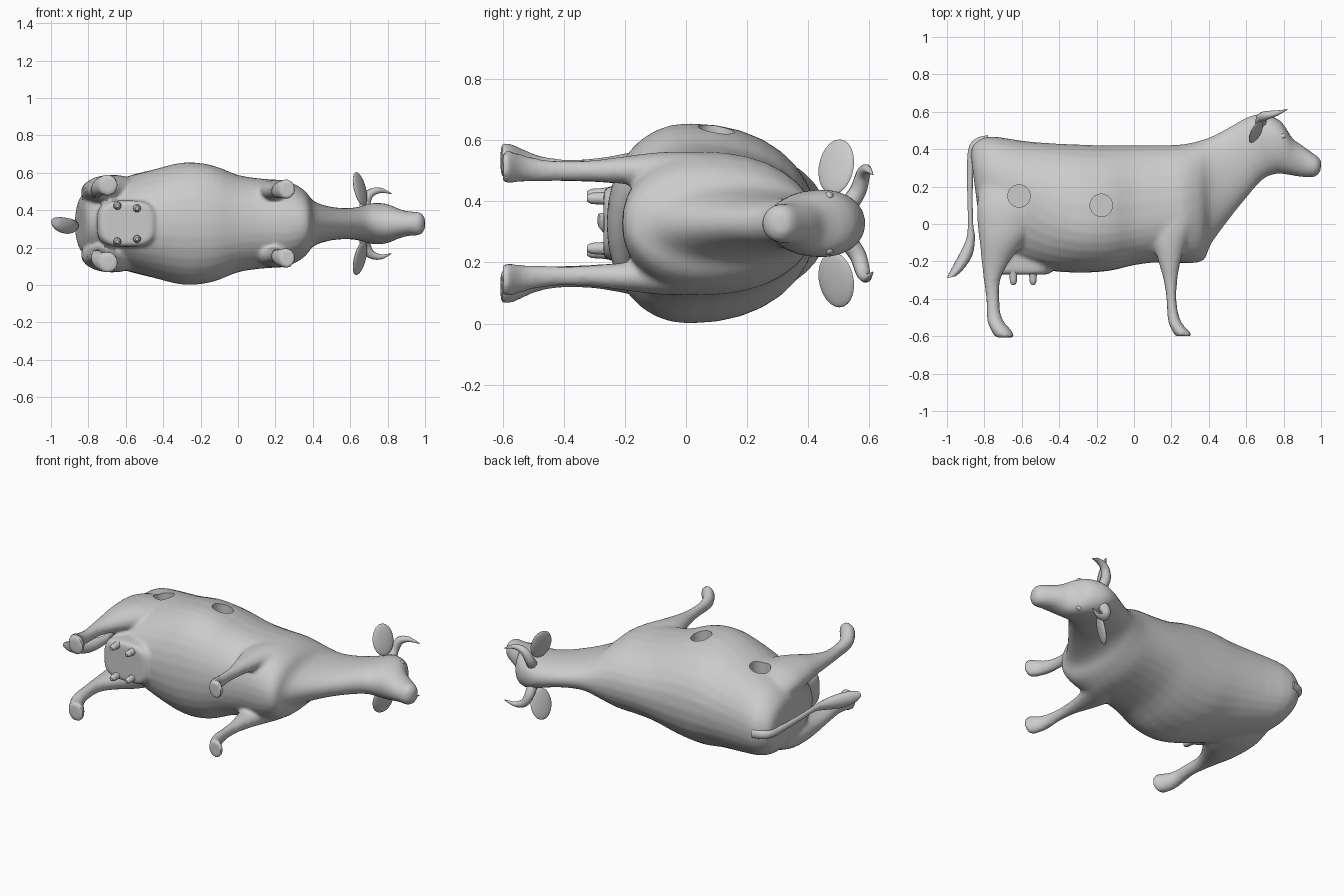
import bpy, bmesh, math
from mathutils import Matrix, Vector

MID = 0.328   # height of the animal's symmetry plane (it lies on its side)
hide = bpy.data.materials.new("plain grey")
hide.diffuse_color = (0.6, 0.6, 0.6, 1)


def finish(name, bm, angle=40):
    bmesh.ops.recalc_face_normals(bm, faces=bm.faces)
    me = bpy.data.meshes.new(name)
    bm.to_mesh(me)
    bm.free()
    me.materials.append(hide)
    me.shade_smooth()
    me.set_sharp_from_angle(angle=math.radians(angle))
    ob = bpy.data.objects.new(name, me)
    bpy.context.collection.objects.link(ob)
    return ob


def smooth_rows(rows, steps):
    """Catmull-Rom interpolation of all the section values."""
    out = []
    for i in range(len(rows) - 1):
        p0, p1 = rows[max(i - 1, 0)], rows[i]
        p2, p3 = rows[i + 1], rows[min(i + 2, len(rows) - 1)]
        for k in range(steps):
            t = k / steps
            out.append([0.5 * (2 * b + (c - a) * t + (2 * a - 5 * b + 4 * c - d) * t * t
                               + (3 * b - a - 3 * c + d) * t ** 3)
                        for a, b, c, d in zip(p0, p1, p2, p3)])
    return out + [list(rows[-1])]


def power(v, p):
    return math.copysign(abs(v) ** p, v) if abs(v) > 1e-6 else 0.0


def loft(name, rows, side=1, sides=24, steps=3, square=1.0):
    """Section: end A (x, y), end B (x, y), lateral centre, half width, widest point from B to A.
    A square value under 1 makes the section boxier."""
    bm = bmesh.new()
    rings = []
    for ax, ay, bx, by, c, h, f in smooth_rows(rows, steps):
        ring = []
        for i in range(sides):
            t = 2 * math.pi * i / sides
            v, w = power(math.cos(t), square), power(math.sin(t), square)
            s = f + v * ((1 - f) if v > 0 else f)
            ring.append(bm.verts.new((bx + (ax - bx) * s, by + (ay - by) * s,
                                      MID + side * (c + h * w))))
        rings.append(ring)
    for a, b in zip(rings, rings[1:]):
        for i in range(sides):
            j = (i + 1) % sides
            bm.faces.new((a[i], a[j], b[j], b[i]))
    bm.faces.new(rings[0])
    bm.faces.new(rings[-1])
    return finish(name, bm)


def limb(name, rows, side=1, **kw):
    """Loft down the y axis from rows of y, x back, x front, lateral centre, half width."""
    return loft(name, [(x1, y, x0, y, c, h, 0.5) for y, x0, x1, c, h in rows], side, **kw)


def ball(name, pos, size, rot=Matrix()):
    bm = bmesh.new()
    bmesh.ops.create_uvsphere(bm, u_segments=20, v_segments=12, radius=1,
                              matrix=Matrix.Translation(pos) @ rot @ Matrix.Diagonal((*size, 1)))
    return finish(name, bm)


def apply(ob, kind, **settings):
    mod = ob.modifiers.new(kind, kind)
    for key, value in settings.items():
        setattr(mod, key, value)
    bpy.context.view_layer.objects.active = ob
    bpy.ops.object.modifier_apply(modifier=mod.name)


# Body, neck and head in one loft: top xy, bottom xy, half width, widest point
body_rows = [
    (-0.873, 0.37, -0.825, 0.0, 0.09, 0.6), (-0.855, 0.43, -0.805, -0.09, 0.15, 0.6),
    (-0.77, 0.468, -0.75, -0.15, 0.208, 0.6), (-0.60, 0.445, -0.62, -0.21, 0.25, 0.57),
    (-0.45, 0.432, -0.45, -0.25, 0.29, 0.46), (-0.30, 0.425, -0.28, -0.26, 0.327, 0.4),
    (-0.15, 0.42, -0.13, -0.25, 0.312, 0.38), (0.0, 0.42, 0.0, -0.22, 0.26, 0.38),
    (0.13, 0.42, 0.13, -0.205, 0.24, 0.4), (0.25, 0.425, 0.27, -0.21, 0.228, 0.42),
    (0.33, 0.44, 0.37, -0.195, 0.18, 0.45), (0.395, 0.46, 0.41, -0.11, 0.122, 0.5),
    (0.46, 0.49, 0.50, 0.015, 0.093, 0.5), (0.54, 0.535, 0.60, 0.14, 0.083, 0.5),
    (0.61, 0.572, 0.69, 0.24, 0.09, 0.5), (0.69, 0.588, 0.76, 0.268, 0.11, 0.55),
    (0.785, 0.55, 0.815, 0.265, 0.105, 0.6), (0.845, 0.46, 0.87, 0.255, 0.081, 0.6),
    (0.90, 0.42, 0.92, 0.25, 0.066, 0.55), (0.955, 0.38, 0.955, 0.25, 0.064, 0.5),
    (0.985, 0.358, 0.98, 0.26, 0.054, 0.5), (1.002, 0.335, 0.997, 0.285, 0.03, 0.5)]
body = loft("body", [(a, b, c, d, 0, h, f) for a, b, c, d, h, f in body_rows],
            sides=32, square=0.94)

# Legs with thigh or shoulder, shank and hoof
hind = [(0.25, -0.82, -0.54, 0.13, 0.075), (0.1, -0.84, -0.49, 0.165, 0.09),
        (-0.02, -0.835, -0.53, 0.175, 0.085), (-0.1, -0.825, -0.59, 0.18, 0.072),
        (-0.2, -0.815, -0.665, 0.178, 0.051), (-0.3, -0.803, -0.715, 0.174, 0.039),
        (-0.4, -0.79, -0.72, 0.174, 0.036), (-0.48, -0.788, -0.713, 0.182, 0.04),
        (-0.53, -0.782, -0.69, 0.196, 0.046), (-0.56, -0.768, -0.663, 0.204, 0.052),
        (-0.59, -0.752, -0.643, 0.206, 0.058), (-0.607, -0.738, -0.641, 0.207, 0.053)]
fore = [(0.25, 0.12, 0.33, 0.11, 0.07), (0.1, 0.11, 0.35, 0.14, 0.083),
        (0.0, 0.095, 0.33, 0.16, 0.075), (-0.1, 0.105, 0.28, 0.172, 0.06),
        (-0.2, 0.13, 0.25, 0.174, 0.046), (-0.3, 0.158, 0.232, 0.172, 0.036),
        (-0.4, 0.173, 0.227, 0.172, 0.033), (-0.48, 0.178, 0.237, 0.174, 0.038),
        (-0.53, 0.184, 0.257, 0.18, 0.044), (-0.56, 0.198, 0.282, 0.183, 0.05),
        (-0.585, 0.211, 0.307, 0.184, 0.055), (-0.6, 0.223, 0.305, 0.184, 0.05)]

skin_parts = [body]
for side, word in ((1, "upper"), (-1, "lower")):
    skin_parts += [limb(f"{word}_hind_leg", hind, side), limb(f"{word}_front_leg", fore, side)]

    # Ear: thin oval plate reaching sideways
    turn = Matrix.Rotation(math.radians(-28), 4, 'Z') @ Matrix.Rotation(-0.25 * side, 4, 'Y')
    ball(f"{word}_ear", (0.652, 0.492, MID + side * 0.185), (0.014, 0.065, 0.093), turn)
    ball(f"{word}_eye", (0.79, 0.468, MID + side * 0.088), (0.024, 0.016, 0.016))

    # Horn: tapered curve sweeping out and forward
    cu = bpy.data.curves.new(f"{word}_horn", 'CURVE')
    cu.dimensions = '3D'
    cu.bevel_depth = 1
    cu.bevel_resolution = 3
    cu.use_fill_caps = True
    sp = cu.splines.new('POLY')
    path = smooth_rows([(0.68, 0.54, 0.07, 0.03), (0.68, 0.565, 0.11, 0.028),
                        (0.705, 0.58, 0.16, 0.024), (0.76, 0.592, 0.178, 0.015),
                        (0.82, 0.612, 0.16, 0.002)], 4)
    sp.points.add(len(path) - 1)
    for p, (x, y, l, r) in zip(sp.points, path):
        p.co = (x, y, MID + side * l, 1)
        p.radius = r
    cu.materials.append(hide)
    horn = bpy.data.objects.new(f"{word}_horn", cu)
    bpy.context.collection.objects.link(horn)

    # Teats
    for x, l, end in ((-0.645, 0.095, "rear"), (-0.54, 0.082, "fore")):
        limb(f"{word}_{end}_teat",
             [(-0.25, x - 0.024, x + 0.024, l, 0.024), (-0.28, x - 0.02, x + 0.02, l, 0.02),
              (-0.31, x - 0.018, x + 0.018, l, 0.018), (-0.325, x - 0.009, x + 0.009, l, 0.009)],
             side, sides=12, steps=2)

# Udder: boxy bag between the thighs
skin_parts.append(limb("udder", [
    (-0.08, -0.76, -0.44, 0, 0.125), (-0.2, -0.755, -0.44, 0, 0.125),
    (-0.25, -0.745, -0.44, 0, 0.122), (-0.27, -0.725, -0.46, 0, 0.11)], square=0.6))

# Tail with tuft
loft("tail", [(-0.78, 0.475, -0.78, 0.43, 0, 0.03, 0.5), (-0.85, 0.455, -0.825, 0.41, 0, 0.028, 0.5),
              (-0.888, 0.39, -0.85, 0.375, 0, 0.022, 0.5), (-0.892, 0.2, -0.862, 0.2, 0, 0.017, 0.5),
              (-0.888, 0.0, -0.86, 0.0, 0, 0.016, 0.5), (-0.90, -0.09, -0.85, -0.07, -0.01, 0.026, 0.5),
              (-0.955, -0.2, -0.865, -0.17, -0.013, 0.042, 0.5),
              (-0.99, -0.265, -0.915, -0.245, -0.003, 0.038, 0.5),
              (-1.0, -0.29, -0.955, -0.28, 0.01, 0.022, 0.5)], sides=16)

# Fuse body, legs and udder into one seamless skin
bpy.ops.object.select_all(action='DESELECT')
for ob in skin_parts:
    ob.select_set(True)
bpy.context.view_layer.objects.active = body
bpy.ops.object.join()
apply(body, 'REMESH', mode='VOXEL', voxel_size=0.012, use_smooth_shade=True)
apply(body, 'SMOOTH', factor=0.5, iterations=5)

# Two round pits cut in the upper flank
for x, y in ((-0.615, 0.15), (-0.175, 0.10)):
    bm = bmesh.new()
    bmesh.ops.create_cone(bm, cap_ends=True, segments=32, radius1=0.06, radius2=0.06, depth=0.4,
                          matrix=Matrix.Translation((x, y, MID + 0.33)))
    cutter = finish("pit_cutter", bm)
    cutter.hide_render = True
    apply(body, 'BOOLEAN', operation='DIFFERENCE', object=cutter)
    bpy.data.objects.remove(cutter)
body.data.set_sharp_from_angle(angle=math.radians(45))
